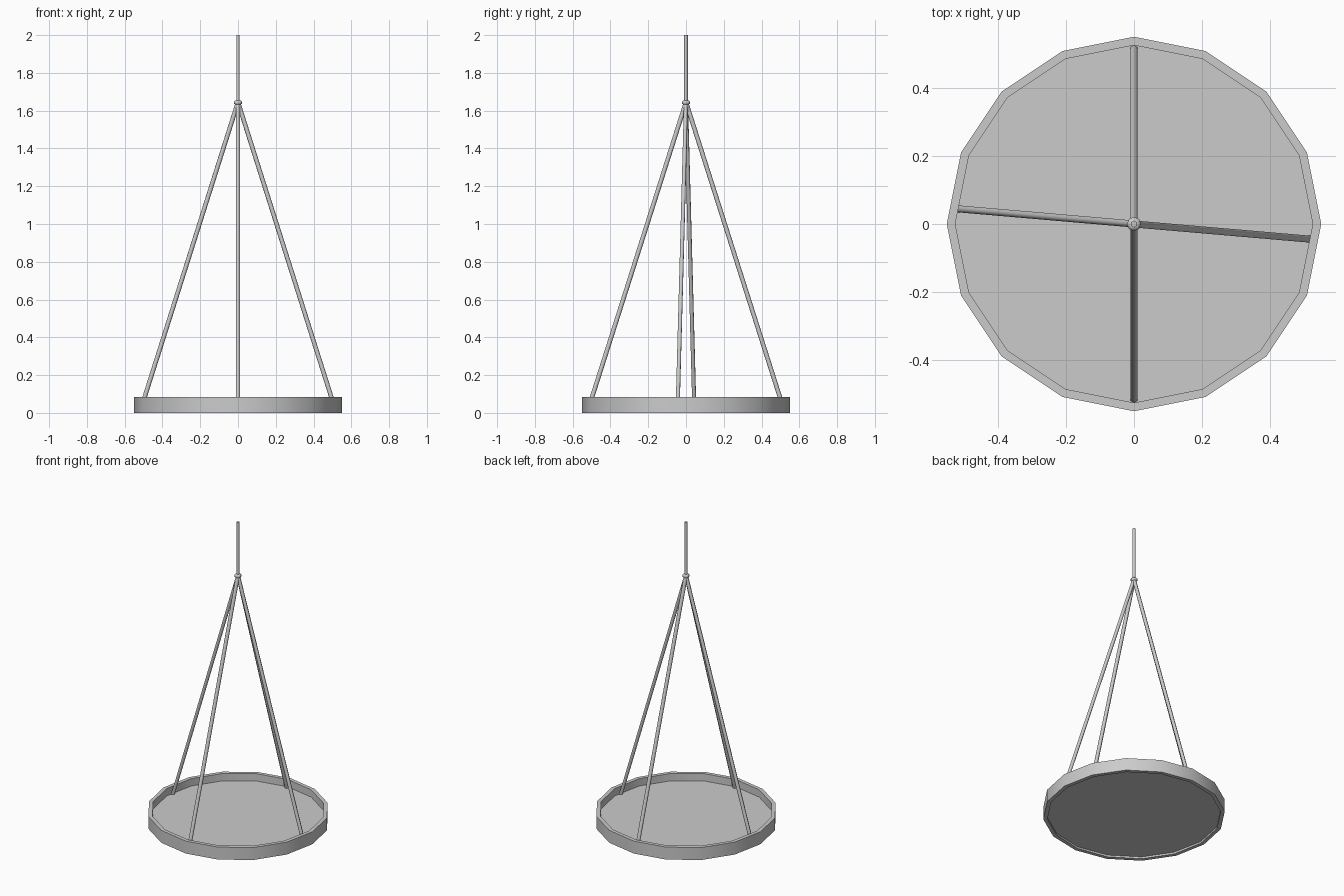
import bpy, bmesh, math
from mathutils import Vector

cube = bpy.data.objects.get("Cube")
if cube:
    bpy.data.objects.remove(cube, do_unlink=True)

grey = bpy.data.materials.new("plain grey")
grey.use_nodes = True
grey.diffuse_color = (0.6, 0.6, 0.6, 1)
grey.node_tree.nodes["Principled BSDF"].inputs["Base Color"].default_value = (0.6, 0.6, 0.6, 1)


def finish(name, bm, angle=65):
    bmesh.ops.recalc_face_normals(bm, faces=bm.faces)
    mesh = bpy.data.meshes.new(name)
    bm.to_mesh(mesh)
    bm.free()
    mesh.materials.append(grey)
    obj = bpy.data.objects.new(name, mesh)
    bpy.context.collection.objects.link(obj)
    bpy.ops.object.select_all(action='DESELECT')
    obj.select_set(True)
    bpy.context.view_layer.objects.active = obj
    bpy.ops.object.shade_smooth_by_angle(angle=math.radians(angle))
    return obj


def lathe(name, profile, sides):
    """Rings of (radius, height), closed by a flat face at both ends."""
    bm = bmesh.new()
    rings = []
    for r, z in profile:
        rings.append([bm.verts.new((r * math.cos(math.tau * i / sides),
                                    r * math.sin(math.tau * i / sides), z))
                      for i in range(sides)])
    for a, b in zip(rings, rings[1:]):
        for i in range(sides):
            j = (i + 1) % sides
            bm.faces.new((a[i], a[j], b[j], b[i]))
    bm.faces.new(rings[0])
    bm.faces.new(rings[-1])
    return finish(name, bm)


def rod(name, start, end, radius, sides=6):
    start, end = Vector(start), Vector(end)
    axis = end - start
    bm = bmesh.new()
    bmesh.ops.create_cone(bm, cap_ends=True, segments=sides, radius1=radius,
                          radius2=radius, depth=axis.length)
    obj = finish(name, bm)
    obj.location = (start + end) / 2
    obj.rotation_euler = axis.to_track_quat('Z', 'Y').to_euler()
    return obj


# Shallow round tray, recessed above and slightly below
lathe("tray", [(0.525, 0.012), (0.525, 0), (0.55, 0), (0.55, 0.083),
               (0.525, 0.083), (0.525, 0.034)], 16)

# Four sloping hangers; the side pair is slightly turned
feet = {"left_hanger": (0.511, -0.044), "right_hanger": (-0.511, 0.044),
        "front_hanger": (0, -0.514), "back_hanger": (0, 0.514)}
for name, (x, y) in feet.items():
    rod(name, (x, y, 0.03), (0, 0, 1.645), 0.0118)

# Upright suspension rod and the knot joining the hangers
rod("suspension_rod", (0, 0, 1.64), (0, 0, 2), 0.01)
lathe("knot", [(0.012, 1.63), (0.021, 1.637), (0.021, 1.648), (0.012, 1.655)], 8)
